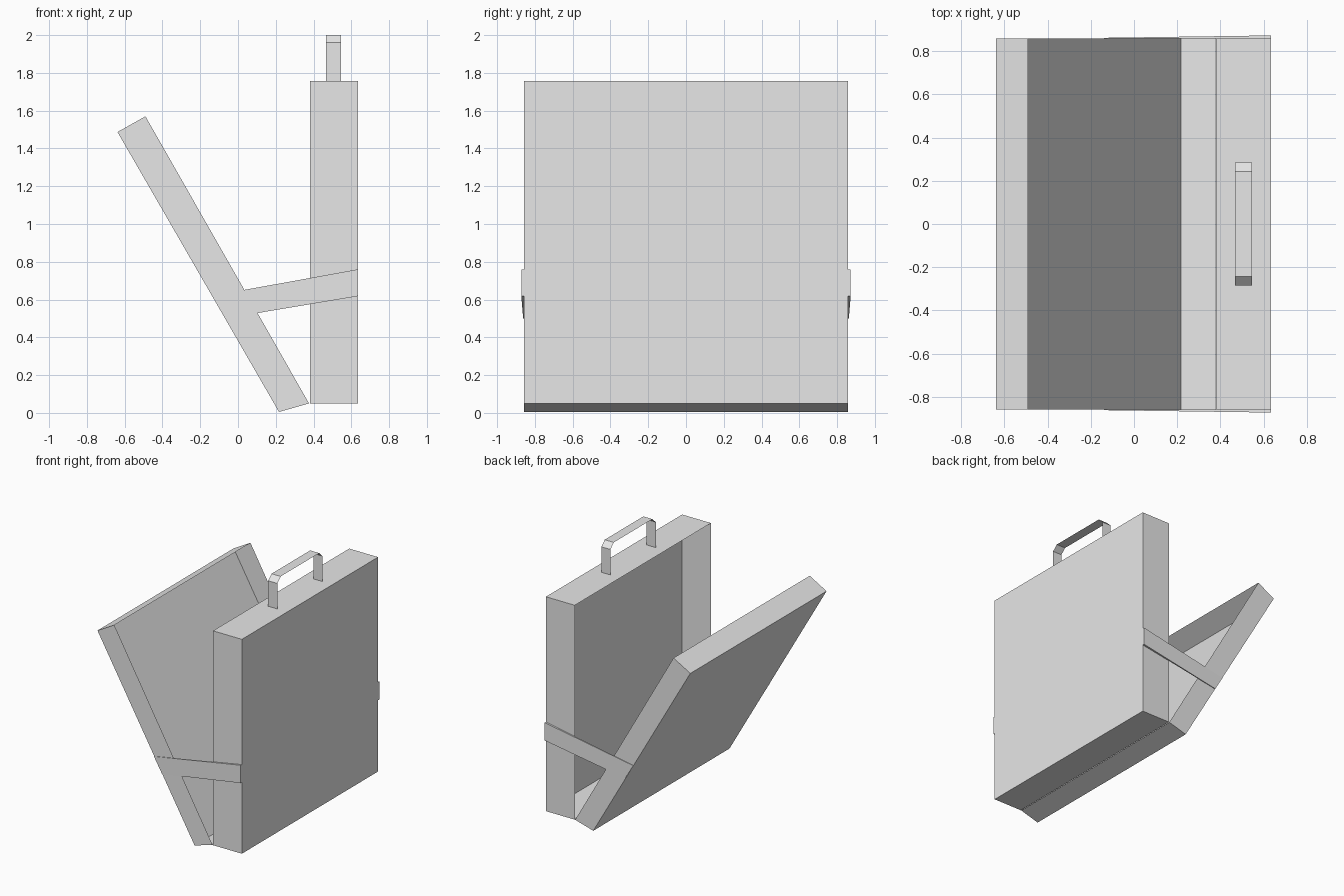
import bpy
import bmesh

if "Cube" in bpy.data.objects:
    bpy.data.objects.remove(bpy.data.objects["Cube"])

HALF = 0.857  # half depth of the case along y

grey = bpy.data.materials.new("plain light grey")
grey.diffuse_color = (0.8, 0.8, 0.8, 1)
grey.use_nodes = True
grey.node_tree.nodes["Principled BSDF"].inputs["Base Color"].default_value = grey.diffuse_color


def make_object(name, bm, recalc=True):
    if recalc:
        bmesh.ops.recalc_face_normals(bm, faces=bm.faces[:])
    mesh = bpy.data.meshes.new(name)
    bm.to_mesh(mesh)
    bm.free()
    mesh.materials.append(grey)
    obj = bpy.data.objects.new(name, mesh)
    bpy.context.collection.objects.link(obj)
    return obj


def prism(name, outline, near, far, open_side=None):
    """Span an (x, z) outline between two y layers; near and far give y per point.
    The side that starts at index open_side is left out."""
    bm = bmesh.new()
    a = [bm.verts.new((x, y, z)) for (x, z), y in zip(outline, near)]
    b = [bm.verts.new((x, y, z)) for (x, z), y in zip(outline, far)]
    bm.faces.new(a)
    bm.faces.new(b[::-1])
    n = len(outline)
    sides = [bm.faces.new((a[i], b[i], b[(i + 1) % n], a[(i + 1) % n]))
             for i in range(n)]
    bmesh.ops.recalc_face_normals(bm, faces=bm.faces[:])
    if open_side is not None:
        bmesh.ops.delete(bm, geom=[sides[open_side]], context='FACES_ONLY')
    return make_object(name, bm, recalc=False)


# Upright half: thin-walled tray, open towards the lid
case = [(0.38, 0.05), (0.634, 0.05), (0.634, 1.757), (0.38, 1.757)]
prism("case_base", case, [-HALF] * 4, [HALF] * 4, open_side=3)

# Tilted half: thin-walled tray hinged at the bottom, open towards the case
lid = [(-0.638, 1.487), (0.217, 0.005), (0.376, 0.05), (-0.49, 1.57)]
prism("case_lid", lid, [-HALF] * 4, [HALF] * 4, open_side=2)

# Side straps, getting thinner towards the lid
strap = [(-0.138, 0.62), (-0.066, 0.5), (0.634, 0.618), (0.634, 0.76)]
outer = [0.861, 0.862, 0.872, 0.872]
for label, side in (("front", -1), ("back", 1)):
    prism(label + "_strap", strap, [side * HALF] * 4, [side * y for y in outer])

# Carrying handle: bent flat ribbon
path = [(-0.285, 1.757), (-0.285, 1.96), (-0.243, 2.0),
        (0.243, 2.0), (0.285, 1.96), (0.285, 1.757)]
bm = bmesh.new()
left = [bm.verts.new((0.466, y, z)) for y, z in path]
right = [bm.verts.new((0.546, y, z)) for y, z in path]
for i in range(len(path) - 1):
    bm.faces.new((left[i], right[i], right[i + 1], left[i + 1]))
make_object("handle", bm, recalc=False)
